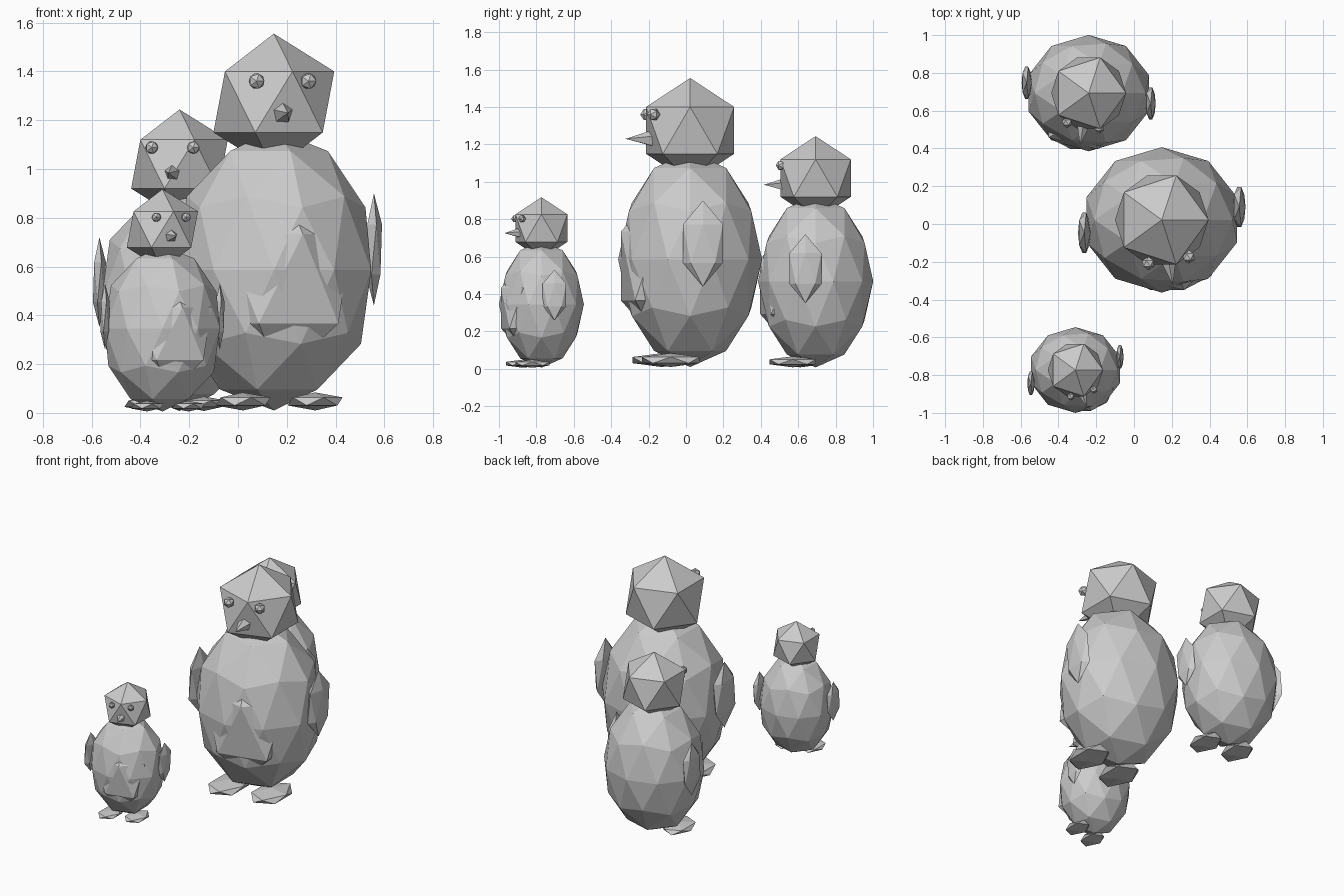
import bpy
from math import radians
from mathutils import Matrix, Vector

if "Cube" in bpy.data.objects:
    bpy.data.objects.remove(bpy.data.objects["Cube"], do_unlink=True)

grey = bpy.data.materials.new("plain_grey")
grey.use_nodes = True
grey.diffuse_color = (0.6, 0.6, 0.6, 1)
grey.node_tree.nodes["Principled BSDF"].inputs["Base Color"].default_value = (0.6, 0.6, 0.6, 1)


def finish(name):
    obj = bpy.context.object
    obj.name = name
    obj.data.materials.append(grey)
    return obj


def ball(name, location, radii, detail=1, tilt=0):
    """Faceted ellipsoid made from an icosphere."""
    bpy.ops.mesh.primitive_ico_sphere_add(
        subdivisions=detail, radius=1, location=location, rotation=(tilt, 0, 0))
    obj = finish(name)
    obj.scale = radii
    return obj


def penguin(prefix, x, y, size, yaw):
    """Parts are placed around the turned centre; the balls keep their own facing."""
    turn = Matrix.Rotation(radians(yaw), 3, "Z")

    def place(side, forward, height):
        return Vector((x, y, 0)) + turn @ Vector((side, -forward, height)) * size

    def part(name, spot, radii, **options):
        ball(f"{prefix}_{name}", place(*spot), Vector(radii) * size, **options)

    # Torso, belly and head
    part("body", (0, 0, 0.585), (0.42, 0.385, 0.575), detail=2)
    part("belly", (0, 0.173, 0.55), (0.326, 0.235, 0.41))
    part("head", (0, 0, 1.275), (0.277, 0.277, 0.28))

    # Paired parts
    for side, sign in (("left", 1), ("right", -1)):
        part(f"{side}_eye", (sign * 0.108, 0.216, 1.36), (0.036,) * 3, tilt=radians(90))
        part(f"{side}_flipper", (sign * 0.416, 0, 0.67), (0.037, 0.125, 0.23))
        part(f"{side}_foot", (sign * 0.15, 0.13, 0.047), (0.126, 0.182, 0.037))

    # Beak pointing forward
    bpy.ops.mesh.primitive_cone_add(
        vertices=5, radius1=0.048 * size, radius2=0, depth=0.15 * size,
        location=place(0, 0.275, 1.23), rotation=(radians(90), 0, radians(yaw)))
    finish(f"{prefix}_beak")


penguin("large_penguin", 0.147, 0.022, 1.0, 9.5)
penguin("medium_penguin", -0.24, 0.693, 0.8, -9.5)
penguin("small_penguin", -0.31, -0.773, 0.59, 16.5)
